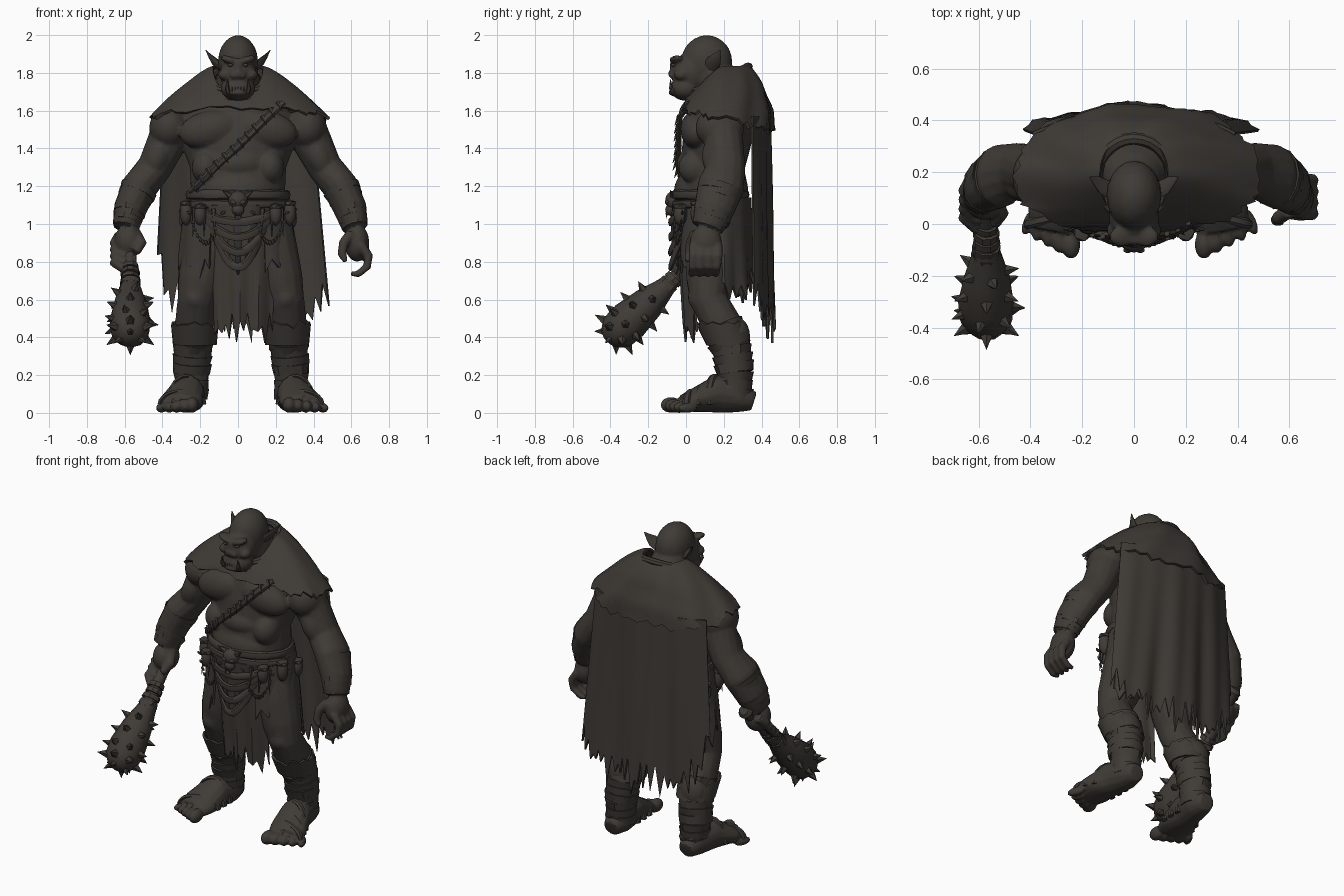
import bpy, bmesh, math, random
from mathutils import Vector, Matrix, Euler

random.seed(4)
if "Cube" in bpy.data.objects:
    bpy.data.objects.remove(bpy.data.objects["Cube"])

mat = bpy.data.materials.new("dark_umber")
mat.use_nodes = True
COLOUR = (0.05, 0.044, 0.037, 1)
mat.diffuse_color = COLOUR
bsdf = mat.node_tree.nodes["Principled BSDF"]
bsdf.inputs["Base Color"].default_value = COLOUR
bsdf.inputs["Roughness"].default_value = 0.9


def finish(name, bm, angle=35, mods=()):
    bmesh.ops.recalc_face_normals(bm, faces=bm.faces)
    me = bpy.data.meshes.new(name)
    bm.to_mesh(me)
    bm.free()
    ob = bpy.data.objects.new(name, me)
    bpy.context.collection.objects.link(ob)
    for kind, props in mods:
        m = ob.modifiers.new(kind.title(), kind)
        for k, v in props.items():
            setattr(m, k, v)
    bpy.ops.object.select_all(action='DESELECT')
    bpy.context.view_layer.objects.active = ob
    ob.select_set(True)
    if mods:
        bpy.ops.object.convert(target='MESH')
    ob.data.materials.clear()
    ob.data.materials.append(mat)
    bpy.ops.object.shade_smooth_by_angle(angle=math.radians(angle))


def ell(bm, c, r, rot=(0, 0, 0), sub=3):
    m = Matrix.LocRotScale(Vector(c), Euler(rot), Vector(r))
    bmesh.ops.create_icosphere(bm, subdivisions=sub, radius=1, matrix=m)


def tube(bm, pts, n=12, wobble=0.0, ref=(1, 0, 0)):
    """Loft of ellipses along points (x, y, z, rx[, ry]); rx lies along ref."""
    P = [Vector(p[:3]) for p in pts]
    rings = []
    for i, p in enumerate(pts):
        t = (P[min(i + 1, len(P) - 1)] - P[max(i - 1, 0)]).normalized()
        a = Vector(ref)
        u = (a - t * a.dot(t)).normalized()
        w = t.cross(u)
        ring = []
        for k in range(n):
            h = 2 * math.pi * k / n
            s = 1 + random.uniform(-wobble, wobble)
            ring.append(bm.verts.new(P[i] + (u * math.cos(h) * p[3] + w * math.sin(h) * p[-1]) * s))
        rings.append(ring)
    for a, b in zip(rings, rings[1:]):
        for k in range(n):
            bm.faces.new((a[k], a[(k + 1) % n], b[(k + 1) % n], b[k]))
    bm.faces.new(rings[0])
    bm.faces.new(rings[-1])


def cone(bm, base, tip, r, n=5):
    d = Vector(tip) - Vector(base)
    m = Matrix.Translation((Vector(base) + Vector(tip)) / 2) @ d.to_track_quat('Z', 'Y').to_matrix().to_4x4()
    bmesh.ops.create_cone(bm, cap_ends=True, segments=n, radius1=r, radius2=0.001, depth=d.length, matrix=m)


def cloth(name, f, nu, nv, jag, length=lambda u: 1, closed=False, thick=0.012):
    """Ragged sheet: f(u, v) with u in -1..1 across, v in 0..1 down."""
    bm = bmesh.new()
    cols = []
    for i in range(nu + (not closed)):
        u = -1 + 2 * i / nu
        cut = random.uniform(0.4, 1) if i % 2 else random.uniform(0, 0.5)
        L = length(u) * (1 - jag * cut)
        cols.append([bm.verts.new(f(u, L * j / nv)) for j in range(nv + 1)])
    for a, b in zip(cols, cols[1:] + (cols[:1] if closed else [])):
        for j in range(nv):
            bm.faces.new((a[j], b[j], b[j + 1], a[j + 1]))
    finish(name, bm, 30, [("SOLIDIFY", {"thickness": thick, "offset": 0})])


def mix(a, b, t):
    return a + (b - a) * t


def power(x, e):
    return math.copysign(abs(x) ** e, x)


ARM = [(.35, .18, 1.54, .105), (.39, .2, 1.44, .105), (.46, .21, 1.3, .092, .105), (.54, .185, 1.2, .095, .125),
       (.595, .15, 1.08, .088, .108), (.62, .115, .98, .07, .085)]
LEG = [(.15, .15, 1.0, .14), (.18, .13, .85, .138), (.225, .12, .7, .12), (.25, .12, .6, .1),
       (.26, .19, .47, .105), (.27, .24, .35, .098), (.28, .26, .22, .085), (.28, .26, .08, .085)]


def side(pts, s, k):
    return [(p[0] * s * (k if s < 0 else 1),) + tuple(p[1:]) for p in pts]


# Body, fused into one skin: torso, head, limbs, muscles
bm = bmesh.new()
tube(bm, [(0, .15, .9, .2, .15), (0, .15, 1.05, .25, .18), (0, .14, 1.18, .25, .19), (0, .14, 1.3, .255, .17),
          (0, .16, 1.42, .3, .18), (0, .19, 1.55, .31, .18), (0, .21, 1.66, .22, .15),
          (0, .17, 1.75, .12, .12), (0, .12, 1.83, .1, .1)], 24)
ell(bm, (0, .06, 1.17), (.2, .125, .13))
ell(bm, (0, .06, 1.32), (.16, .11, .09))
ell(bm, (0, .11, 1.86), (.106, .135, .14))
ell(bm, (0, .03, 1.8), (.097, .11, .11))
ell(bm, (0, .0, 1.718), (.092, .085, .066))
ell(bm, (0, -.07, 1.795), (.028, .025, .025))
ell(bm, (0, -.065, 1.835), (.018, .022, .045))
ell(bm, (0, -.07, 1.695), (.052, .022, .016))
for s in (-1, 1):
    ell(bm, (s * .045, -.048, 1.868), (.052, .04, .02), (0, -s * .3, 0))
    ell(bm, (s * .07, -.025, 1.79), (.035, .04, .03))
    ell(bm, (s * .024, -.075, 1.785), (.016, .016, .014))
    ell(bm, (s * .15, .055, 1.5), (.165, .085, .1), (0, s * .2, 0))
    ell(bm, (s * .365, .18, 1.51), (.105, .13, .115))
    ell(bm, (s * .17, .05, 1.3), (.075, .09, .09))
    tube(bm, side(ARM, s, .96), 14)
    ell(bm, (s * .425, .15, 1.36), (.065, .065, .11), (0, -s * .4, 0))
    tube(bm, side(LEG, s, .88), 14)
    k = s * (1 if s > 0 else .9)
    ell(bm, (k * .25, .075, .61), (.065, .065, .07))
    ell(bm, (k * .27, .265, .4), (.085, .075, .11))
    # Foot and toes
    tube(bm, [(k * .28, .36, .06, .05), (k * .28, .28, .085, .085), (k * .3, .16, .1, .095, .1),
              (k * .33, .04, .065, .115, .062), (k * .34, -.02, .05, .1, .045)], 14)
    for i in range(5):
        x = .27 + i * .045
        r = .042 - .004 * i
        ell(bm, (k * x, -.08 + .022 * i, r), (r * .85, .055, r), (0, 0, s * .1 * i))
# Open left hand
ell(bm, (.63, .105, .9), (.065, .085, .1))
for i in range(4):
    y = .04 + .043 * i
    tube(bm, [(.65, y, .89, .026), (.69, y, .83, .026), (.685, y - .005, .775, .022),
              (.635, y - .01, .735, .019), (.595, y - .01, .735, .012)], 8, ref=(0, 1, 0))
tube(bm, [(.6, .05, .95, .03), (.56, .025, .9, .028), (.55, .015, .84, .024), (.57, .005, .8, .014)], 8)
# Closed right fist
ell(bm, (-.58, .1, .91), (.075, .085, .09))
for i in range(4):
    y, z = .15 - .035 * i, .9 - .035 * i
    tube(bm, [(-.63, y + .02, z + .04, .028), (-.655, y - .02, z, .028), (-.61, y - .06, z - .03, .027),
              (-.54, y - .05, z - .02, .025)], 8, ref=(0, .7, -.7))
tube(bm, [(-.54, .1, .95, .03), (-.51, .04, .9, .028), (-.54, .0, .85, .024)], 8)
finish("body", bm, 40, [("REMESH", {"mode": 'VOXEL', "voxel_size": .009}),
                        ("SMOOTH", {"factor": .5, "iterations": 2}),
                        ("DECIMATE", {"ratio": .22})])

# Ears, tusks, teeth and eyes
for s, tag in ((1, "left"), (-1, "right")):
    bm = bmesh.new()
    tube(bm, [(s * .09, .13, 1.83, .02, .04), (s * .13, .15, 1.865, .014, .038),
              (s * .15, .165, 1.89, .008, .022), (s * .17, .18, 1.92, .002, .003)], 8)
    finish(tag + "_ear", bm)
    bm = bmesh.new()
    tube(bm, [(s * .05, -.065, 1.695, .014), (s * .058, -.08, 1.72, .012), (s * .055, -.082, 1.765, .002)], 6)
    finish(tag + "_tusk", bm)
    bm = bmesh.new()
    ell(bm, (s * .04, -.066, 1.842), (.014, .014, .01), sub=2)
    finish(tag + "_eye", bm)
bm = bmesh.new()
for i in range(-2, 3):
    cone(bm, (i * .016, -.078, 1.7), (i * .016, -.084, 1.727), .008, 4)
finish("lower_teeth", bm)


# Cape hanging behind
def cape(u, v):
    fold = math.sin(u * 8 + 1 + v) + .7 * math.sin(u * 17 - 2 * v)
    return Vector((u * mix(.39, .475, v) + .025 * v, .44 - .09 * u * u + .013 * fold * (.2 + v) + .015 * v, 1.57 - 1.2 * v))


cloth("cape", cape, 40, 10, .2, lambda u: 1 - .12 * abs(u) ** 3 - .22 * max(0, -u) ** 6)


# Shoulder mantle draped over the arms, with ragged hem
def mantle(u, v):
    a = u * math.pi
    back = (1 - math.cos(a)) / 2
    flank = math.sin(a) ** 2
    round_r = mix(v, math.sin(v * math.pi / 2), .75 * back)
    fold = .01 * math.sin(a * 9 + v * 4) * v
    ripple = .008 * math.sin(v * 17 + 2 * math.cos(a * 2)) * back * v
    x = power(math.sin(a), .85) * mix(.13, .485, v) + .015 * v
    y = .18 - power(math.cos(a), .85) * (mix(.15, mix(.2, .285, back), round_r) + ripple)
    top = mix(1.68, 1.83, min(1, back * 1.9))
    drop = mix(.07, .36, back) + .06 * flank
    return Vector((x, y + fold, top - drop * v ** mix(1.4, 1.35, flank) + fold))


cloth("shoulder_mantle", mantle, 64, 10, .12, closed=True, thick=.016)
# Rolled cowl folds round the neck
bm = bmesh.new()
for rx, ry, z, tilt, t in ((.145, .15, 1.765, .07, .02), (.2, .165, 1.725, .065, .018), (.27, .18, 1.685, .055, .014)):
    tube(bm, [(rx * math.sin(a), .18 - ry * math.cos(a), z - tilt * math.cos(a), t, t * 1.2)
              for a in [2 * math.pi * i / 28 for i in range(29)]], 8, .06, (0, 0, 1))
finish("cowl_folds", bm)


# Hip skirt and loincloths
def skirt(u, v):
    a = u * math.pi * .84 + math.pi
    fold = 1 + .05 * math.sin(a * 11) * v
    return Vector((math.sin(a) * mix(.265, .315, v ** .6) * fold, .15 - math.cos(a) * mix(.19, .21, v) * fold, 1.14 - .52 * v))


def flap(w0, w1, y0, y1, z0, z1, cx=0):
    return lambda u, v: Vector((cx + u * mix(w0, w1, v), mix(y0, y1, v) + .05 * u * u + .012 * math.sin(u * 9) * (.3 + v),
                                mix(z0, z1, v)))


cloth("hip_skirt", skirt, 44, 6, .3, lambda u: 1 - .12 * math.cos(u * 9) - .3 * abs(u) ** 4)
cloth("long_loincloth", flap(.17, .15, -.05, .01, 1.12, .33, .03), 16, 8, .32)
cloth("short_loincloth", flap(.16, .05, -.075, -.05, 1.1, .72), 12, 6, .15, lambda u: 1 - .4 * abs(u))
bm = bmesh.new()
for d in range(4):
    tube(bm, [(x * (.19 - .02 * d), -.083 + .07 * x * x, 1.06 - .03 * d - (.05 + .05 * d) * (1 - x * x), .022, .012)
              for x in [i / 6 - 1 for i in range(13)]], 7, .1, (0, 0, 1))
finish("draped_swags", bm)

# Belt with skull buckle
bm = bmesh.new()
for z, t in ((1.155, .026), (1.105, .022)):
    tube(bm, [(.262 * math.sin(i * math.pi / 14), .13 - .19 * math.cos(i * math.pi / 14), z, t, .016) for i in range(29)],
         8, .05, (0, 0, 1))
finish("belt", bm)
bm = bmesh.new()
ell(bm, (0, -.065, 1.125), (.052, .045, .05))
ell(bm, (0, -.08, 1.075), (.033, .03, .032))
for s in (-1, 1):
    ell(bm, (s * .024, -.1, 1.115), (.018, .012, .012), (0, -s * .3, 0))
    cone(bm, (s * .04, -.07, 1.15), (s * .085, -.085, 1.18), .018)
    cone(bm, (s * .015, -.1, 1.06), (s * .015, -.105, 1.03), .008)
finish("skull_buckle", bm)
for s, tag in ((1, "left"), (-1, "right")):
    bm = bmesh.new()
    for x, y, z, h in ((.2, -.03, 1.05, .06), (.275, .06, 1.06, .07), (.28, .2, 1.03, .06)):
        ell(bm, (s * x, y, z), (.033, .037, h), sub=2)
        ell(bm, (s * x, y, z + h * .7), (.038, .042, .02), sub=1)
    for i in range(3):
        cone(bm, (s * (.13 + .05 * i), -.05 + .02 * i, 1.08), (s * (.12 + .06 * i), -.065 + .02 * i, .93), .014)
    finish(tag + "_belt_pouches", bm)
    bm = bmesh.new()
    for i in range(13):
        h = i / 6 - 1
        ell(bm, (s * (.17 + .09 * h), -.07 + .025 * (h + 1), .9 + .16 * h * h), (.009, .008, .016), (0, s * h, 0), sub=1)
    finish(tag + "_belt_chain", bm)

# Chest strap strung with teeth
strap = [(.24, .02, 1.64), (.16, -.03, 1.57), (.07, -.038, 1.48), (0, -.035, 1.41), (-.09, -.045, 1.33), (-.17, -.03, 1.25),
         (-.25, .05, 1.17)]
bm = bmesh.new()
tube(bm, [p + (.02, .014) for p in strap], 6, .1)
for a, b in zip(strap, strap[1:]):
    for t in (.2, .7):
        p = Vector(a).lerp(Vector(b), t)
        cone(bm, p + Vector((-.015, -.005, .02)), p + Vector((.012, -.028, -.03)), .013)
finish("chest_strap", bm)

# Bracers, shin wraps, boot cuffs and foot straps
for s, tag in ((1, "left"), (-1, "right")):
    bm = bmesh.new()
    arm = [Vector(p[:3]) for p in side(ARM, s, .96)]
    for a, b, lo, hi, r0 in ((arm[3], arm[4], .1, 1, .099), (arm[4], arm[5], 0, .95, .087)):
        for i in range(4):
            p, q = [a.lerp(b, mix(lo, hi, (i + e) / 4)) for e in (0, 1.15)]
            r = r0 - .005 * i
            tube(bm, [tuple(p) + (r, r * 1.22), tuple(q) + (r - .003, r * 1.18)], 14, .04)
    finish(tag + "_bracer", bm)
    bm = bmesh.new()
    leg = [Vector(p[:3]) for p in side(LEG, s, .88)]
    for a, b, r in ((leg[4], leg[5], .112), (leg[5], leg[6], .105), (leg[6], leg[7], .094)):
        for i in range(3):
            p, q = a.lerp(b, i / 3), a.lerp(b, (i + 1.2) / 3)
            tube(bm, [tuple(p) + (r - .002 * i, r + .004), tuple(q) + (r - .008,)], 14, .05)
    k = s * (1 if s > 0 else .9)
    for y, w, h in ((.15, .096, .15), (.09, .108, .095), (.03, .118, .07)):
        tube(bm, [(k * (.332 - .2 * (y - .02)) - w * math.cos(a), y + .03 * math.cos(a) * s, .045 + h * math.sin(a), .02, .012)
                  for a in [math.pi * i / 10 for i in range(11)]], 6, .1, (0, 1, 0))
    finish(tag + "_leg_wraps", bm)
    cx = leg[4].x
    cloth(tag + "_boot_cuff", lambda u, v: Vector((cx + math.sin(u * math.pi) * mix(.11, .122, v), .2 - math.cos(u * math.pi)
          * mix(.112, .125, v) - .05 * (v - .5), .36 + .13 * v)), 20, 3, .35, closed=True)

# Spiked club
bm = bmesh.new()
tube(bm, [(-.575, .235, 1.0, .03), (-.575, .215, .985, .046), (-.575, .19, .96, .032), (-.57, -.05, .725, .036),
          (-.57, -.11, .665, .055), (-.57, -.2, .58, .088), (-.57, -.3, .49, .108), (-.57, -.37, .425, .102),
          (-.57, -.41, .39, .06), (-.57, -.42, .38, .02)], 12, .04)
for i in range(5):
    y = .0 - .028 * i
    tube(bm, [(-.57, y, y + .775, .045 + .003 * i), (-.57, y - .02, y + .755, .047 + .003 * i)], 10, .06)
finish("club", bm)
bm = bmesh.new()
axis = Vector((0, -.73, -.68)).normalized()
up = axis.cross(Vector((1, 0, 0)))
for j, (y, z, r, n, lean) in enumerate(((-.18, .6, .072, 5, -.2), (-.25, .535, .09, 6, 0), (-.32, .47, .098, 7, .1),
                                        (-.37, .425, .095, 6, .3), (-.395, .4, .045, 4, 1))):
    for i in range(n):
        h = 2 * math.pi * (i + .5 * (j % 2)) / n
        d = Vector((1, 0, 0)) * math.cos(h) + up * math.sin(h)
        c = Vector((-.57, y, z)) + d * r * .9
        cone(bm, c, c + (d + axis * lean).normalized() * .062, .028)
finish("club_spikes", bm, 20)
